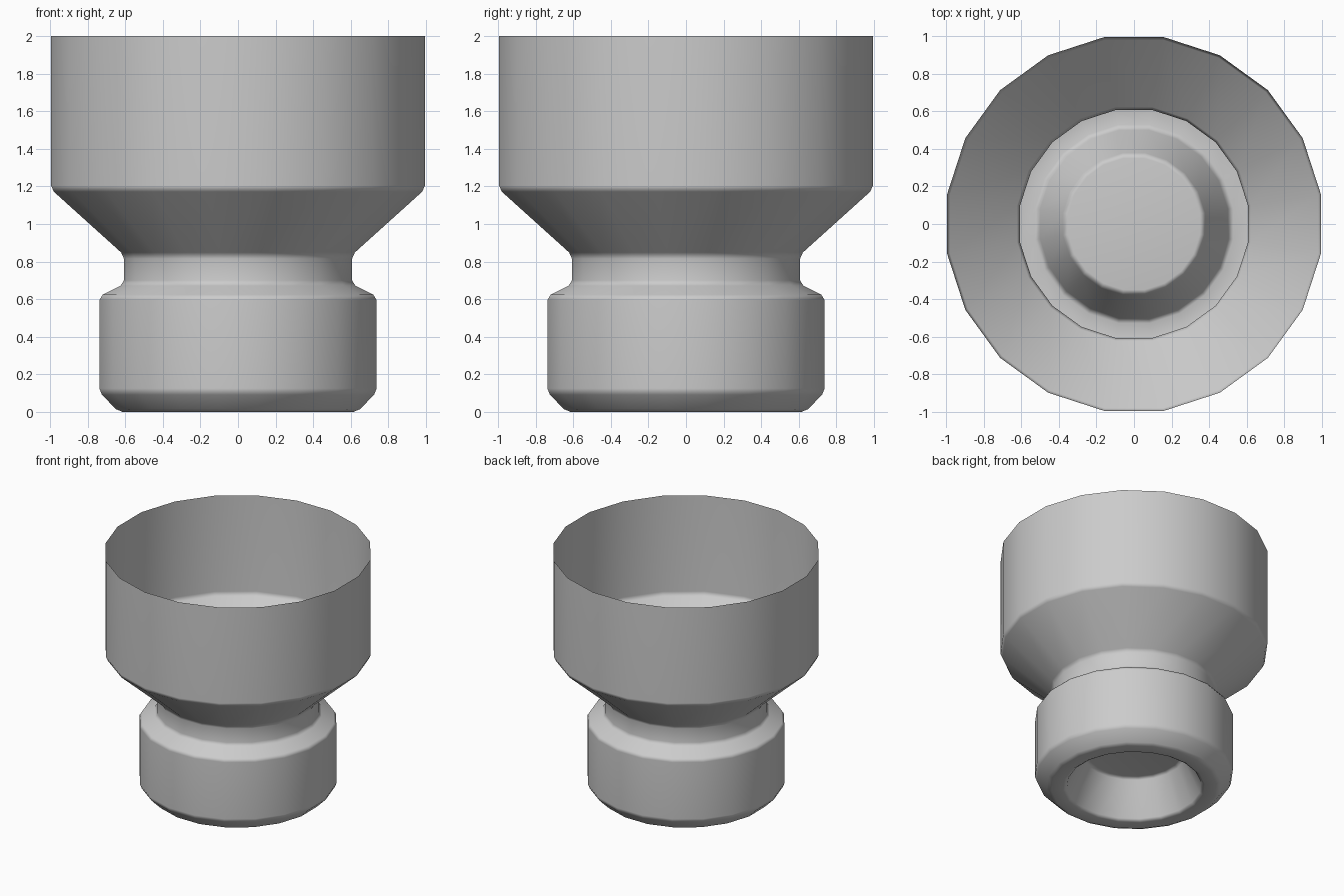
import bpy, bmesh, math
from mathutils import Vector, Matrix

if "Cube" in bpy.data.objects:
    bpy.data.objects.remove(bpy.data.objects["Cube"])

SIDES = 20
BEVEL = 0.02
K = 1 / math.cos(math.pi / SIDES)   # flat-to-flat radius -> corner radius

# Thin shell profile (radius, height): raised base, body, neck, funnel, cup wall
corners = [(0, 0.30), (0.37, 0.30), (0.508, 0), (0.635, 0), (0.738, 0.105),
           (0.738, 0.615), (0.607, 0.68), (0.607, 0.835), (0.995, 1.185), (0.995, 2.0)]


def soften(points, d):
    """Cut each inner corner of the profile with a narrow bevel."""
    pts = [Vector(p) for p in points]
    out = [pts[0]]
    for a, b, c in zip(pts, pts[1:], pts[2:]):
        out.append(b + (a - b).normalized() * d)
        out.append(b + (c - b).normalized() * d)
    out.append(pts[-1])
    return out


# Revolve the profile into a 20-sided vessel
bm = bmesh.new()
start = Matrix.Rotation(math.pi / SIDES, 3, 'Z')
verts = [bm.verts.new(start @ Vector((p.x * K, 0, p.y))) for p in soften(corners, BEVEL)]
edges = [bm.edges.new(pair) for pair in zip(verts, verts[1:])]
bmesh.ops.spin(bm, geom=verts + edges, cent=(0, 0, 0), axis=(0, 0, 1),
               angle=math.tau, steps=SIDES)
bmesh.ops.remove_doubles(bm, verts=bm.verts, dist=0.0005)
bmesh.ops.recalc_face_normals(bm, faces=bm.faces)

# Normals point out of the vessel
bm.faces.ensure_lookup_table()
wall = max(bm.faces, key=lambda f: f.calc_center_median().z)
if wall.normal.dot(wall.calc_center_median() * Vector((1, 1, 0)).length) < 0:
    bmesh.ops.reverse_faces(bm, faces=bm.faces)
for f in bm.faces:
    f.smooth = True

mesh = bpy.data.meshes.new("open_vessel")
bm.to_mesh(mesh)
bm.free()
vessel = bpy.data.objects.new("open_vessel", mesh)
bpy.context.collection.objects.link(vessel)

# Keep large faces clean so only the narrow bevels blend
vessel.modifiers.new("clean_shading", 'WEIGHTED_NORMAL').keep_sharp = True
